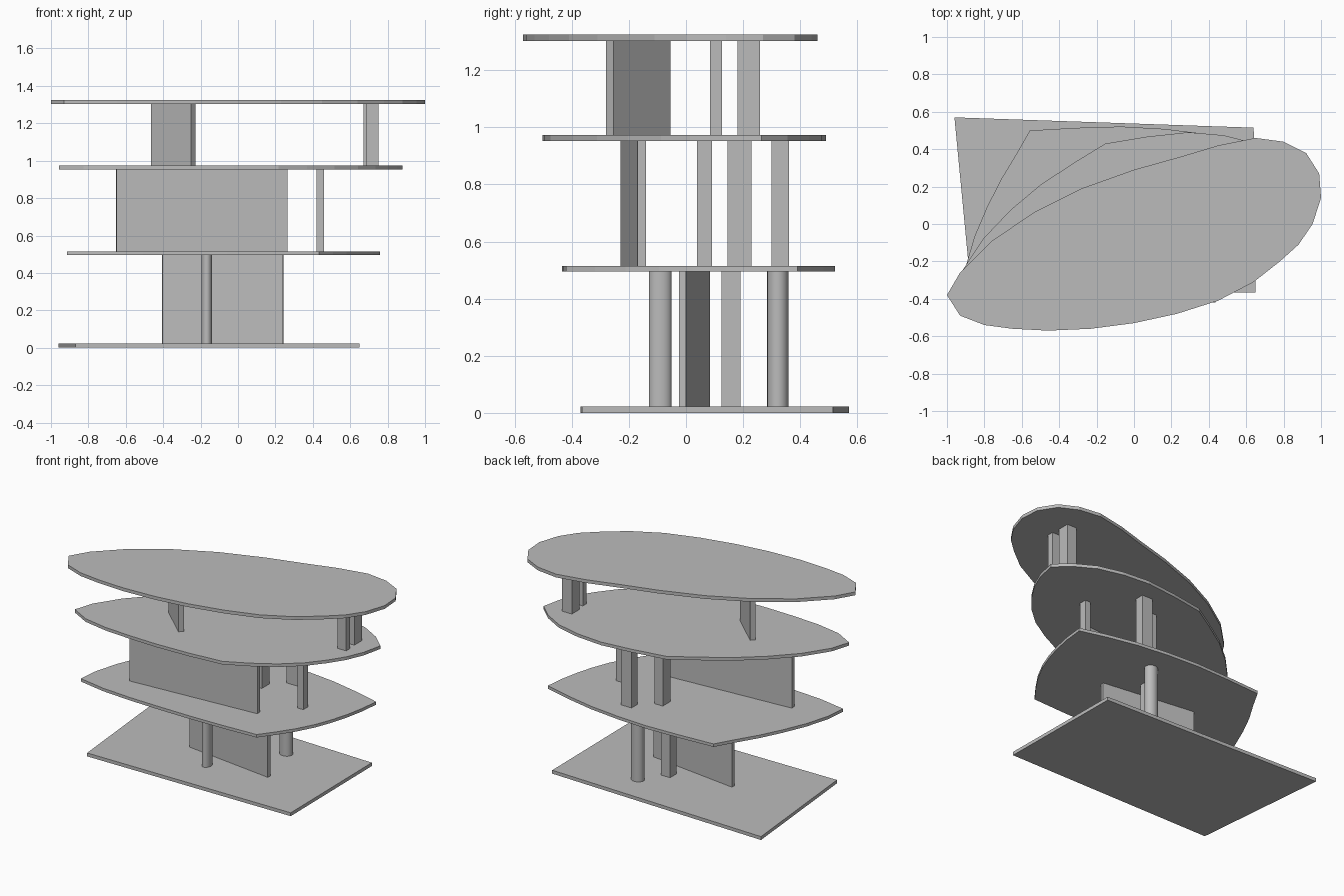
import bpy
import bmesh
import math
from mathutils import Vector

default_cube = bpy.data.objects.get("Cube")
if default_cube:
    bpy.data.objects.remove(default_cube, do_unlink=True)

grey = bpy.data.materials.new("plain_grey")
grey.use_nodes = True
grey.diffuse_color = (0.5, 0.5, 0.5, 1)
grey.node_tree.nodes["Principled BSDF"].inputs["Base Color"].default_value = grey.diffuse_color


def extrude_outline(name, outline, bottom, top, smooth=False):
    """Raise a closed counter-clockwise outline into a solid."""
    bm = bmesh.new()
    verts = [bm.verts.new((point[0], point[1], bottom)) for point in outline]
    base = bm.faces.new(verts)
    raised = bmesh.ops.extrude_face_region(bm, geom=[base], use_keep_orig=True)
    moved = [item for item in raised["geom"] if isinstance(item, bmesh.types.BMVert)]
    bmesh.ops.translate(bm, verts=moved, vec=(0, 0, top - bottom))
    bmesh.ops.recalc_face_normals(bm, faces=bm.faces)
    mesh = bpy.data.meshes.new(name)
    bm.to_mesh(mesh)
    bm.free()
    mesh.materials.append(grey)
    part = bpy.data.objects.new(name, mesh)
    bpy.context.collection.objects.link(part)
    if smooth:
        bpy.ops.object.select_all(action="DESELECT")
        part.select_set(True)
        bpy.context.view_layer.objects.active = part
        bpy.ops.object.shade_smooth_by_angle(angle=math.radians(40))
    return part


def square_column(name, centre, size, bottom, top):
    x, y = centre
    half_x, half_y = size[0] / 2, size[1] / 2
    outline = [(x - half_x, y - half_y), (x + half_x, y - half_y),
               (x + half_x, y + half_y), (x - half_x, y + half_y)]
    extrude_outline(name, outline, bottom, top)


def round_column(name, centre, size, bottom, top):
    steps = 32
    angles = [math.tau * step / steps for step in range(steps)]
    outline = [(centre[0] + size[0] / 2 * math.cos(angle),
                centre[1] + size[1] / 2 * math.sin(angle)) for angle in angles]
    extrude_outline(name, outline, bottom, top, smooth=True)


def wall(name, start, end, thickness, bottom, top):
    """Straight wall whose front edge runs from start to end."""
    start, end = Vector(start), Vector(end)
    along = (end - start).normalized()
    across = Vector((-along.y, along.x)) * thickness
    extrude_outline(name, [start, end, end + across, start + across], bottom, top)


# Floor outlines: a four-sided base that blends into an egg-shaped roof
base_corners = [Vector(p) for p in
                ((-.87, -.37), (.65, -.365), (.64, .515), (-.96, .57))]
roof_sides = [
    [(-1, -.38), (-.93, -.49), (-.8, -.54), (-.65, -.56), (-.46, -.57), (-.23, -.56)],
    [(0, -.53), (.23, -.48), (.45, -.41), (.64, -.31), (.78, -.2), (.88, -.11), (.955, 0)],
    [(1, .14), (.99, .27), (.92, .38), (.8, .44), (.65, .46), (.45, .42)],
    [(.25, .36), (0, .29), (-.28, .19), (-.53, .065), (-.76, -.09), (-.93, -.26)],
]


def floor_outline(blend):
    outline = []
    for index, side in enumerate(roof_sides):
        start = base_corners[index]
        end = base_corners[(index + 1) % len(base_corners)]
        for step, roof_point in enumerate(side):
            base_point = start.lerp(end, step / len(side))
            outline.append(base_point.lerp(Vector(roof_point), blend))
    return outline


# Floor plates
floor_levels = {"base_floor": (0, .023), "second_floor": (.495, .515),
                "third_floor": (.952, .973), "roof_plate": (1.303, 1.325)}
for index, (name, (bottom, top)) in enumerate(floor_levels.items()):
    outline = base_corners if index == 0 else floor_outline(index / 3)
    extrude_outline(name, outline, bottom, top)

levels = list(floor_levels.values())
storeys = [(lower[1], upper[0]) for lower, upper in zip(levels, levels[1:])]

# Lower storey supports
wall("lower_wall", (-.405, .06), (.24, -.025), .025, *storeys[0])
round_column("lower_front_column", (-.167, -.09), (.058, .08), *storeys[0])
round_column("lower_back_column", (.135, .322), (.085, .075), *storeys[0])
square_column("lower_square_column", (.02, .157), (.068, .066), *storeys[0])

# Middle storey supports
wall("middle_wall", (-.65, -.23), (.265, -.17), .03, *storeys[1])
square_column("middle_right_column", (.44, .065), (.042, .052), *storeys[1])
square_column("middle_centre_column", (.045, .187), (.063, .084), *storeys[1])
square_column("middle_back_column", (.195, .33), (.08, .062), *storeys[1])

# Upper storey supports
wall("upper_wall", (-.465, -.08), (-.25, -.28), .035, *storeys[2])
square_column("upper_front_column", (.717, .105), (.066, .042), *storeys[2])
square_column("upper_back_column", (.708, .22), (.072, .08), *storeys[2])
